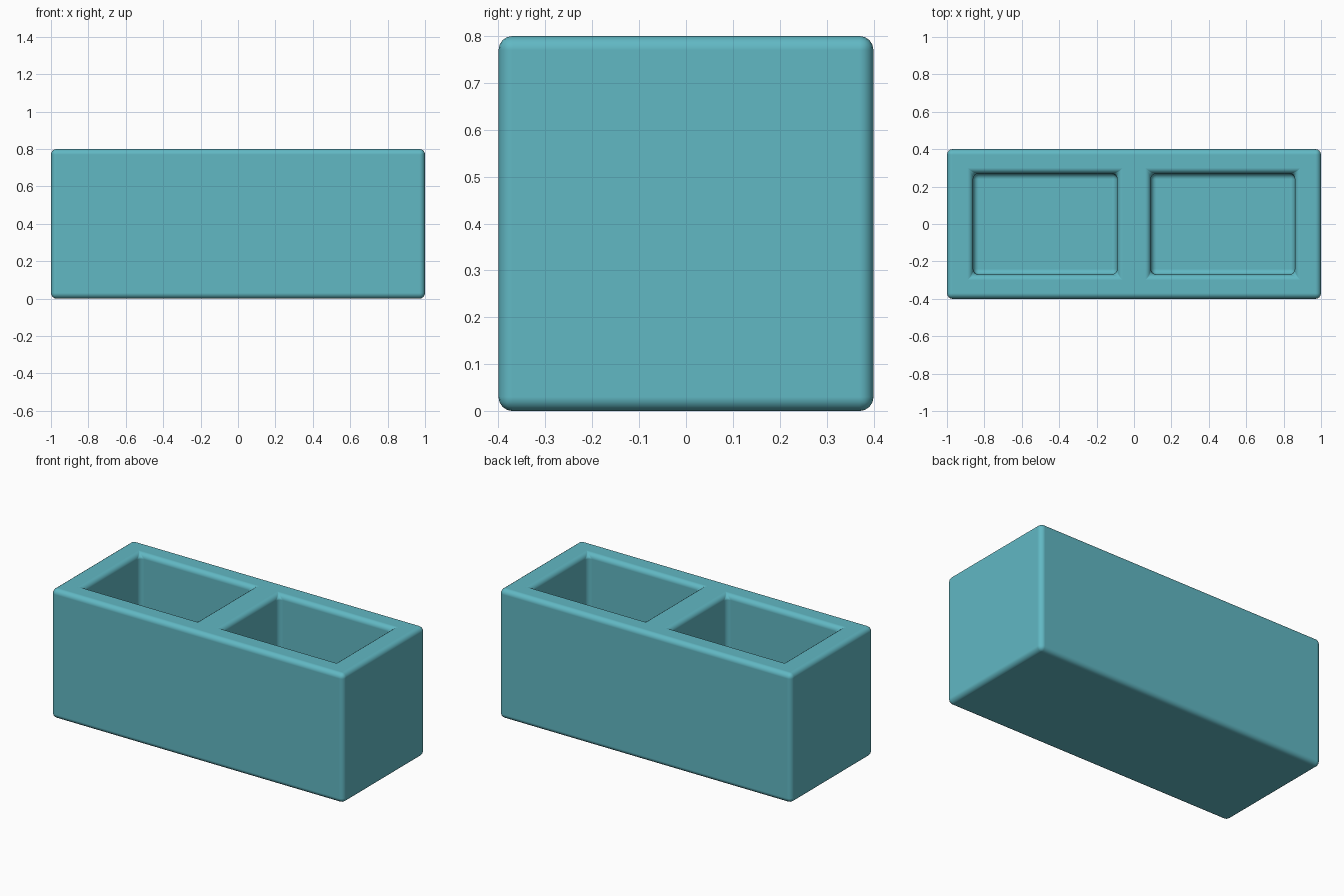
import bpy, bmesh

if "Cube" in bpy.data.objects:
    bpy.data.objects.remove(bpy.data.objects["Cube"])

X = [-1.0, -0.86, -0.09, 0.09, 0.86, 1.0]   # end walls, pockets, middle web
Y = [-0.4, -0.27, 0.27, 0.4]                # side walls and pockets
HEIGHT, FLOOR = 0.8, 0.13

bm = bmesh.new()

# Base sheet laid out on the wall lines, raised into a solid block
grid = [[bm.verts.new((x, y, 0)) for y in Y] for x in X]
sheet = [bm.faces.new((grid[i][j], grid[i + 1][j], grid[i + 1][j + 1], grid[i][j + 1]))
         for i in range(len(X) - 1) for j in range(len(Y) - 1)]
raised = bmesh.ops.extrude_face_region(bm, geom=sheet, use_keep_orig=True)["geom"]
for v in (g for g in raised if isinstance(g, bmesh.types.BMVert)):
    v.co.z = HEIGHT
bmesh.ops.recalc_face_normals(bm, faces=bm.faces)

# Two pockets sunk from the top
pockets = [f for f in bm.faces
           if f.calc_center_median().z > HEIGHT - 0.01
           and abs(f.calc_center_median().y) < 0.1
           and 0.3 < abs(f.calc_center_median().x) < 0.7]
for face in pockets:
    new = bmesh.ops.extrude_face_region(bm, geom=[face])["geom"]
    for v in (g for g in new if isinstance(g, bmesh.types.BMVert)):
        v.co.z = FLOOR
    if face.is_valid:
        bmesh.ops.delete(bm, geom=[face], context="FACES_ONLY")
bmesh.ops.recalc_face_normals(bm, faces=bm.faces)

mesh = bpy.data.meshes.new("hollow_block")
bm.to_mesh(mesh)
bm.free()
block = bpy.data.objects.new("hollow_block", mesh)
bpy.context.collection.objects.link(block)

mat = bpy.data.materials.new("teal")
mat.diffuse_color = (0.12, 0.48, 0.55, 1)
mat.use_nodes = True
mat.node_tree.nodes["Principled BSDF"].inputs["Base Color"].default_value = mat.diffuse_color
mesh.materials.append(mat)

# Softly rounded edges
for p in mesh.polygons:
    p.use_smooth = True
bevel = block.modifiers.new("rounded_edges", "BEVEL")
bevel.width = 0.03
bevel.segments = 4
bevel.limit_method = "ANGLE"
bevel.use_clamp_overlap = False
bevel.harden_normals = True
